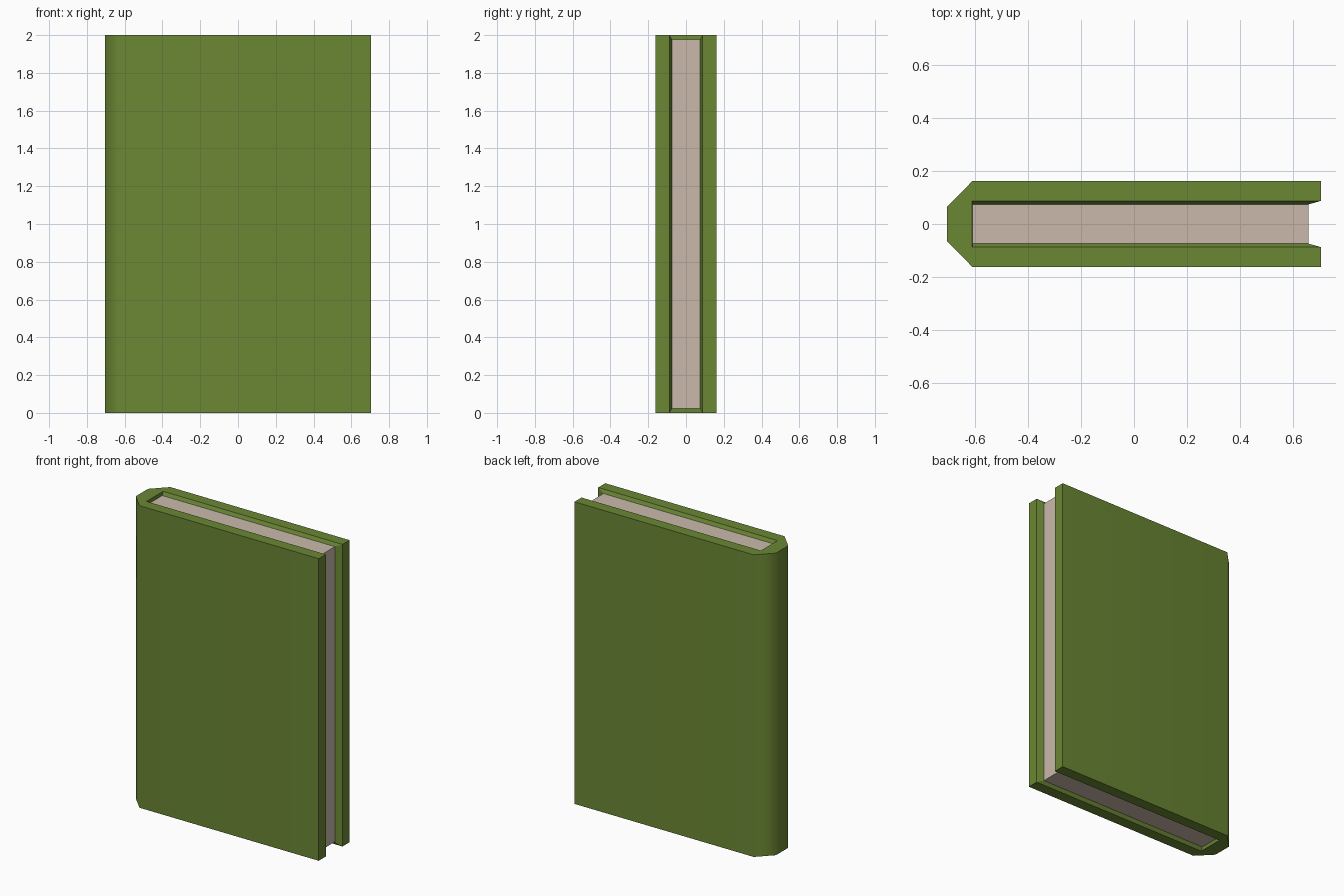
import bpy, bmesh

if "Cube" in bpy.data.objects:
    bpy.data.objects.remove(bpy.data.objects["Cube"])


def material(name, rgb):
    m = bpy.data.materials.new(name)
    m.diffuse_color = (*rgb, 1)
    m.use_nodes = True
    m.node_tree.nodes["Principled BSDF"].inputs["Base Color"].default_value = m.diffuse_color
    return m


def finish(bm, name, mat):
    bmesh.ops.recalc_face_normals(bm, faces=bm.faces)
    me = bpy.data.meshes.new(name)
    bm.to_mesh(me)
    bm.free()
    ob = bpy.data.objects.new(name, me)
    bpy.context.collection.objects.link(ob)
    me.materials.append(mat)
    return ob


green = material("cover green", (0.147, 0.242, 0.034))
paper = material("paper", (0.59, 0.485, 0.41))

H = 2.0
GAP = 0.0225                    # page inset at top and bottom
X, HINGE = 0.704, -0.609        # fore edge, start of spine
PX0, PX1, PY = -0.607, 0.657, 0.074   # page block extents

# Cover: U-shaped outline with a chamfered spine, starting at the fore edge
outer = [(X, -0.161), (HINGE, -0.161), (-X, -0.064),
         (-X, 0.064), (HINGE, 0.161), (X, 0.161)]
slot = [(X, 0.087), (HINGE, 0.087), (HINGE, -0.087), (X, -0.087)]
page = [(PX1, PY), (PX0, PY), (PX0, -PY), (PX1, -PY)]

bm = bmesh.new()


def loop(points, z):
    return [bm.verts.new((x, y, z)) for x, y in points]


o0, o1 = loop(outer, 0), loop(outer, H)
s0, s1 = loop(slot, 0), loop(slot, H)
p0, p1 = loop(page, GAP), loop(page, H - GAP)

# rims, and the lips that slope in to the pages
for o, s, p in ((o0, s0, p0), (o1, s1, p1)):
    bm.faces.new(o + s)
    for i in range(3):
        bm.faces.new((s[i], s[i + 1], p[i + 1], p[i]))
# fore edges of both boards and their sloped lips
for i, j in ((5, 0), (0, 3)):
    bm.faces.new((o0[i], o1[i], s1[j], s0[j]))
    bm.faces.new((s0[j], s1[j], p1[j], p0[j]))
# boards and smooth spine
for i in range(5):
    f = bm.faces.new((o0[i], o0[i + 1], o1[i + 1], o1[i]))
    f.smooth = True
# page bed closes the shell while normals are worked out, then is removed
bed = [bm.faces.new(p0), bm.faces.new(p1),
       bm.faces.new((p0[0], p1[0], p1[3], p0[3]))]
bmesh.ops.recalc_face_normals(bm, faces=bm.faces)
bmesh.ops.delete(bm, geom=bed, context='FACES')
for e in bm.edges:
    e.smooth = all(f.smooth for f in e.link_faces)
cover = finish(bm, "cover", green)
wn = cover.modifiers.new("weighted normals", 'WEIGHTED_NORMAL')
wn.keep_sharp = True

# Page block
bm = bmesh.new()
bmesh.ops.create_cube(bm, size=1)
bmesh.ops.scale(bm, vec=(PX1 - PX0, 2 * PY, H - 2 * GAP), verts=bm.verts)
bmesh.ops.translate(bm, vec=((PX0 + PX1) / 2, 0, H / 2), verts=bm.verts)
finish(bm, "pages", paper)
